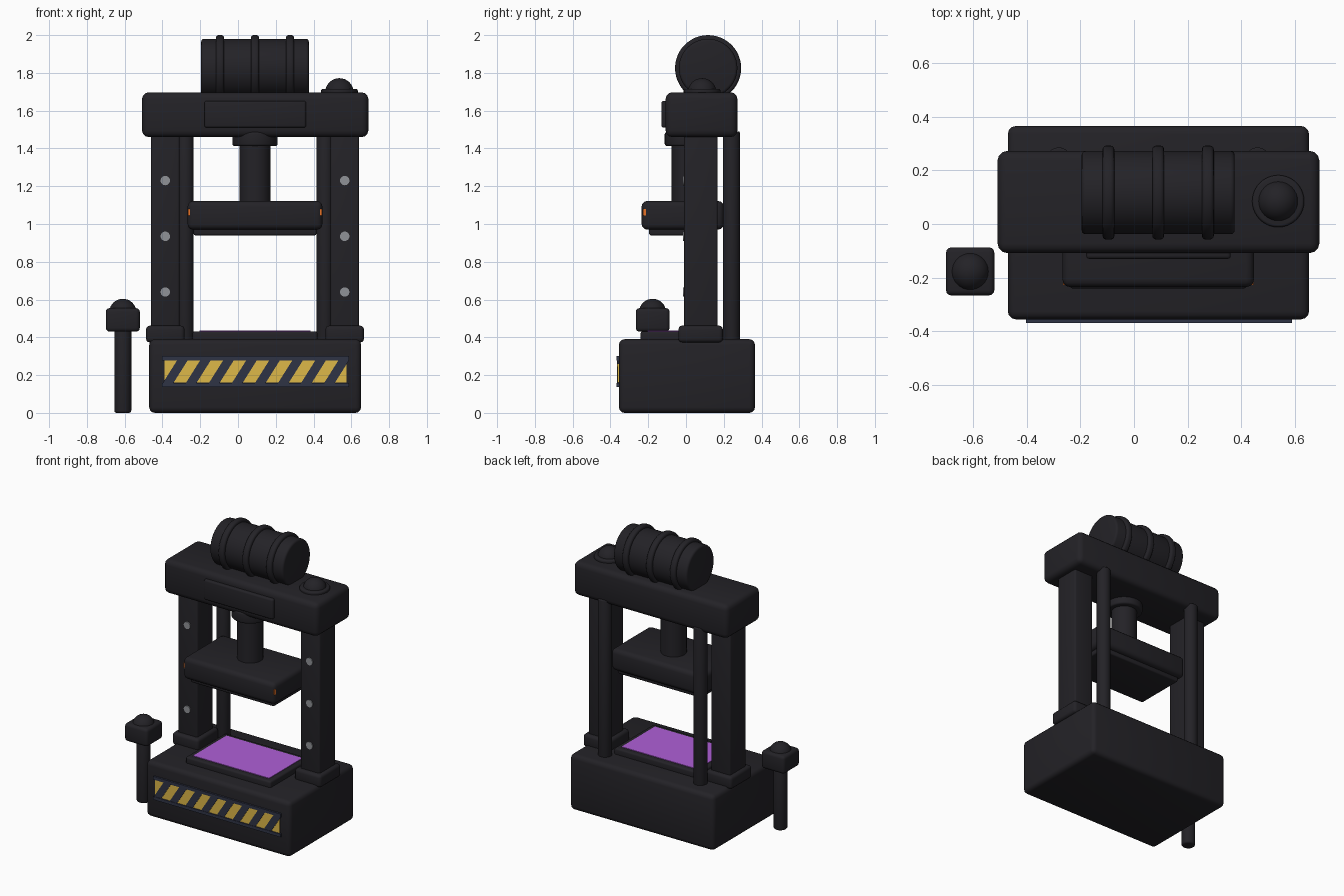
import bpy, bmesh, math
from mathutils import Matrix, Vector

if "Cube" in bpy.data.objects:
    bpy.data.objects.remove(bpy.data.objects["Cube"])


def material(name, rgb):
    m = bpy.data.materials.new(name)
    m.diffuse_color = (*rgb, 1)
    m.use_nodes = True
    m.node_tree.nodes["Principled BSDF"].inputs["Base Color"].default_value = m.diffuse_color
    return m


DARK = material("dark_metal", (0.017, 0.016, 0.020))
RAIL = material("blue_black", (0.028, 0.033, 0.060))
YELLOW = material("hazard_yellow", (0.73, 0.48, 0.065))
PURPLE = material("purple_mat", (0.43, 0.115, 0.68))
SILVER = material("bolt_grey", (0.28, 0.29, 0.31))
ORANGE = material("orange_light", (0.8, 0.17, 0.02))


def finish(name, bm, mat, bevel=0.0, segs=3):
    if bevel:
        edges = [e for e in bm.edges if e.calc_face_angle(0) > math.radians(50)]
        bmesh.ops.bevel(bm, geom=edges, offset=bevel, segments=segs,
                        profile=0.5, affect='EDGES')
    bmesh.ops.recalc_face_normals(bm, faces=bm.faces)
    me = bpy.data.meshes.new(name)
    bm.to_mesh(me)
    bm.free()
    me.materials.append(mat)
    ob = bpy.data.objects.new(name, me)
    bpy.context.collection.objects.link(ob)
    return ob


def box(name, x, y, z, mat=DARK, bevel=0.0, shear=0.0):
    # x, y, z are (min, max) ranges; shear slides the top along x
    bm = bmesh.new()
    bmesh.ops.create_cube(bm, size=1)
    for v in bm.verts:
        top = v.co.z
        v.co = Vector([(r[0] + r[1]) / 2 + c * (r[1] - r[0])
                       for r, c in zip((x, y, z), v.co)])
        v.co.x += shear * top
    return finish(name, bm, mat, bevel)


def cyl(name, center, r, length, axis='Z', mat=DARK, bevel=0.0, n=40):
    rot = {'Z': Matrix(), 'X': Matrix.Rotation(math.pi / 2, 4, 'Y'),
           'Y': Matrix.Rotation(math.pi / 2, 4, 'X')}[axis]
    bm = bmesh.new()
    bmesh.ops.create_cone(bm, cap_ends=True, segments=n, radius1=r, radius2=r,
                          depth=length, matrix=Matrix.Translation(center) @ rot)
    return finish(name, bm, mat, bevel)


def dome(name, center, r, height):
    bm = bmesh.new()
    bmesh.ops.create_uvsphere(
        bm, u_segments=32, v_segments=16, radius=1,
        matrix=Matrix.Translation(center) @ Matrix.Diagonal((r, r, height, 1)))
    return finish(name, bm, DARK)


CX = 0.09  # mirror centre of the press

# base block and work bed
box("base", (-0.47, 0.652), (-0.355, 0.365), (0, 0.39), bevel=0.03)
box("bed", (-0.24, 0.42), (-0.24, 0.20), (0.37, 0.432), bevel=0.012)
box("bed_mat", (-0.205, 0.385), (-0.205, 0.165), (0.42, 0.436), PURPLE)

# hazard sign on the front
box("hazard_plate", (-0.39, 0.575), (-0.362, -0.34), (0.16, 0.277), YELLOW)
for i in range(8):
    c = -0.332 + i * 0.122
    box(f"hazard_stripe_{i}", (c - 0.028, c + 0.028), (-0.365, -0.35),
        (0.159, 0.278), RAIL, shear=0.075)
for n, z in (("lower", 0.148), ("upper", 0.289)):
    box(f"hazard_rail_{n}", (-0.402, 0.588), (-0.368, -0.34),
        (z - 0.011, z + 0.011), RAIL)

# mirrored posts, feet, guide rods and bolts
for side, s in (("left", -1), ("right", 1)):
    px = CX + s * 0.475
    box(f"post_{side}", (px - 0.076, px + 0.076), (-0.01, 0.168), (0.38, 1.50), bevel=0.012)
    box(f"post_foot_{side}", (px - 0.102, px + 0.102), (-0.04, 0.195),
        (0.373, 0.462), bevel=0.02)
    cyl(f"guide_rod_{side}", (CX + s * 0.37, 0.24, 0.93), 0.045, 1.12, bevel=0.006)
    for i, z in enumerate((0.64, 0.935, 1.23)):
        cyl(f"bolt_{side}_{i}", (px, -0.005, z), 0.025, 0.024, 'Y', SILVER, n=20)
    ex = CX + s * 0.347
    box(f"platen_light_{side}", (ex - 0.008, ex + 0.008), (-0.228, -0.20),
        (1.045, 1.08), ORANGE)

# ram and platen
cyl("ram", (CX, 0.007, 1.28), 0.083, 0.40)
cyl("ram_collar", (CX, 0.007, 1.45), 0.12, 0.075, bevel=0.012)
box("platen", (-0.267, 0.447), (-0.235, 0.20), (0.97, 1.122), bevel=0.03)
box("platen_pad", (-0.235, 0.415), (-0.195, 0.165), (0.94, 1.0), bevel=0.01)

# top beam with name-plate panel
box("top_beam", (-0.508, 0.69), (-0.108, 0.272), (1.46, 1.697), bevel=0.035)
box("beam_panel", (-0.178, 0.36), (-0.13, -0.08), (1.51, 1.652), bevel=0.012)

# motor drum with bands
cyl("motor", (CX, 0.117, 1.825), 0.155, 0.57, 'X', bevel=0.015, n=48)
for i in (-1, 0, 1):
    cyl(f"motor_band_{i + 1}", (CX + i * 0.185, 0.117, 1.825), 0.175, 0.044, 'X',
        bevel=0.014, n=48)

# beacon on the beam
cyl("beacon_base", (0.537, 0.085, 1.70), 0.097, 0.032, bevel=0.01)
dome("beacon_dome", (0.537, 0.085, 1.695), 0.076, 0.077)

# stand-alone control post with push button
cyl("control_post", (-0.61, -0.177, 0.23), 0.045, 0.46, bevel=0.012)
box("control_box", (-0.70, -0.52), (-0.266, -0.087), (0.43, 0.555), bevel=0.02)
dome("push_button", (-0.61, -0.177, 0.535), 0.071, 0.069)

# smooth rounded surfaces, keep hard edges
for ob in bpy.context.collection.objects:
    ob.select_set(True)
bpy.context.view_layer.objects.active = bpy.data.objects["base"]
bpy.ops.object.shade_smooth_by_angle(angle=math.radians(35))
